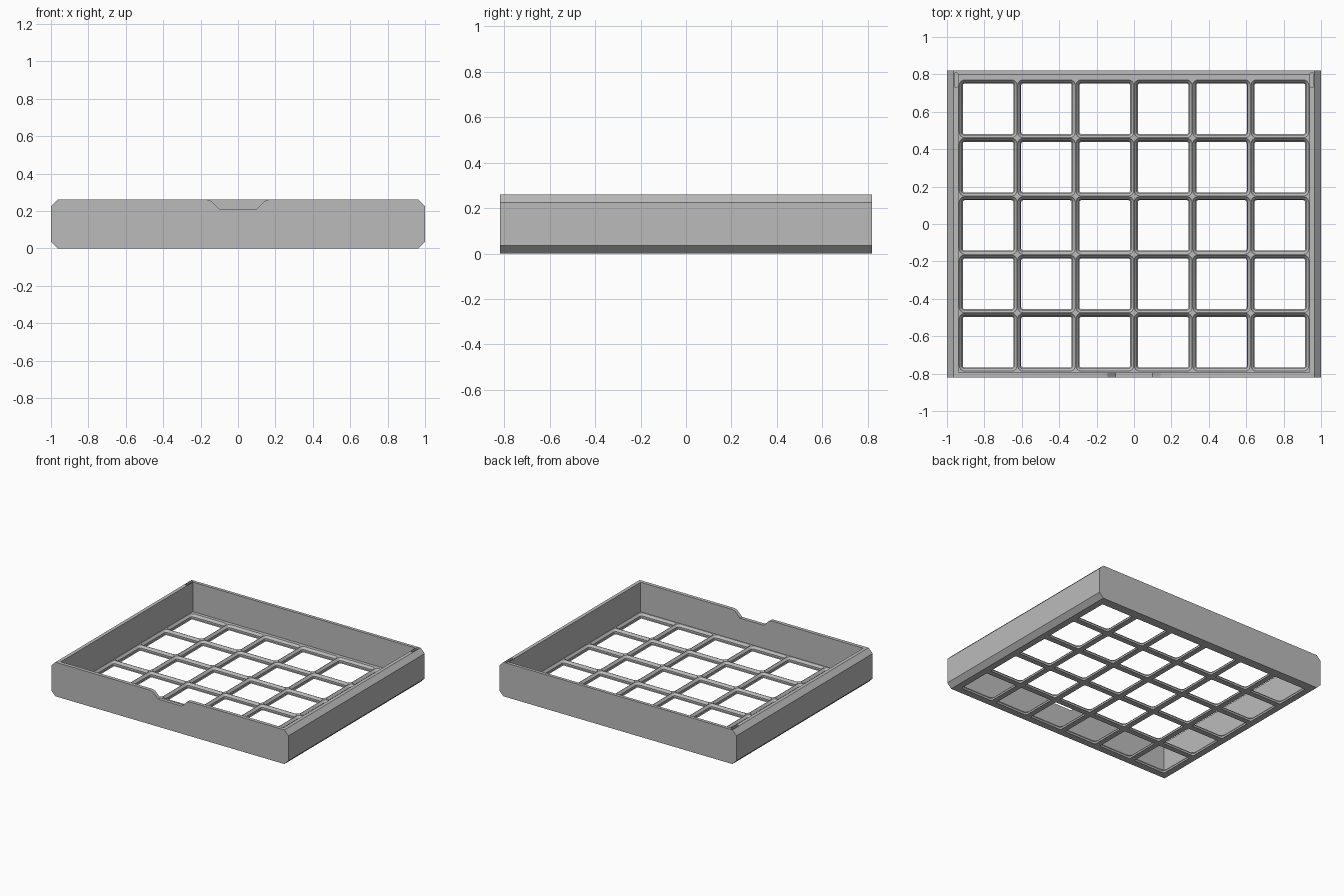
import bpy
import bmesh
import math
from mathutils import Matrix, Vector

cube = bpy.data.objects.get("Cube")
if cube:
    bpy.data.objects.remove(cube, do_unlink=True)

grey = bpy.data.materials.new("plain grey")
grey.use_nodes = True
grey.diffuse_color = (0.5, 0.5, 0.5, 1)
grey.node_tree.nodes["Principled BSDF"].inputs["Base Color"].default_value = (0.5, 0.5, 0.5, 1)

HX, HY, H, CH = 1.0, 0.82, 0.26, 0.035     # tray half sizes, height, edge chamfer
PITCH, GRID_Y, FLOOR = 0.312, -0.008, 0.035


def loft(bm, loops):
    """Skin a stack of equal-length point loops into a closed solid."""
    rings = [[bm.verts.new(p) for p in loop] for loop in loops]
    n = len(rings[0])
    for a, b in zip(rings, rings[1:]):
        for i in range(n):
            j = (i + 1) % n
            bm.faces.new((a[i], a[j], b[j], b[i]))
    bm.faces.new(rings[0][::-1])
    bm.faces.new(rings[-1])


def make(name, bm):
    bmesh.ops.recalc_face_normals(bm, faces=bm.faces[:])
    mesh = bpy.data.meshes.new(name)
    bm.to_mesh(mesh)
    bm.free()
    mesh.materials.append(grey)
    ob = bpy.data.objects.new(name, mesh)
    bpy.context.collection.objects.link(ob)
    return ob


def along_y(bm, profile, y0, y1):
    loft(bm, [[(x, y, z) for x, z in profile] for y in (y0, y1)])


def rounded_rect(cx, cy, z, hx, hy, r, steps=4):
    pts = []
    for k, (sx, sy) in enumerate(((1, 1), (-1, 1), (-1, -1), (1, -1))):
        for s in range(steps + 1):
            a = (k + s / steps) * math.pi / 2
            pts.append((cx + sx * (hx - r) + r * math.cos(a),
                        cy + sy * (hy - r) + r * math.sin(a), z))
    return pts


def cut(target, cutter):
    cutter.hide_render = True
    mod = target.modifiers.new("cut", 'BOOLEAN')
    mod.operation = 'DIFFERENCE'
    mod.solver = 'EXACT'
    mod.object = cutter
    bpy.context.view_layer.objects.active = target
    bpy.ops.object.modifier_apply(modifier=mod.name)
    bpy.data.objects.remove(cutter, do_unlink=True)


# Tray block with chamfered long side edges
right = [(HX - CH, 0), (HX, CH), (HX, H - CH), (HX - CH, H)]
bm = bmesh.new()
along_y(bm, right + [(-x, z) for x, z in reversed(right)], -HY, HY)
tray = make("drawer_tray", bm)

# Hollow interior above the grid floor
bm = bmesh.new()
y0, y1 = -0.793, 0.796
ix = 0.938
along_y(bm, [(-ix, FLOOR), (ix, FLOOR), (ix, H + 0.1), (-ix, H + 0.1)], y0, y1)
cut(tray, make("interior_cutter", bm))

# Sockets with stepped, sloping sides, open through the floor
steps = [(-0.02, 0.135, 0.009), (0, 0.135, 0.009), (0.005, 0.14, 0.014),
         (0.019, 0.14, 0.014), (FLOOR, 0.1545, 0.029), (0.06, 0.1545, 0.029)]
bm = bmesh.new()
for i in range(6):
    for j in range(5):
        cx, cy = (i - 2.5) * PITCH, GRID_Y + (j - 2) * PITCH
        loft(bm, [rounded_rect(cx, cy, z, h, h, r) for z, h, r in steps])
cut(tray, make("socket_cutter", bm))

# Finger notch in the front rim
half = [(0.1, 0.21), (0.143, 0.253), (0.165, H), (0.165, H + 0.05)]
bm = bmesh.new()
along_y(bm, half + [(-x, z) for x, z in reversed(half)], -HY - 0.1, -0.7)
cut(tray, make("notch_cutter", bm))

# Small slots in the rim at the two back corners
bm = bmesh.new()
for side in (-1, 1):
    loft(bm, [rounded_rect(side * 0.951, 0.77, z, 0.01, 0.04, 0.0095)
              for z in (H - 0.02, H + 0.05)])
cut(tray, make("slot_cutter", bm))

# Crisp flat faces, smooth socket corners
bpy.ops.object.select_all(action='DESELECT')
tray.select_set(True)
bpy.context.view_layer.objects.active = tray
bpy.ops.object.shade_smooth_by_angle(angle=math.radians(25))
